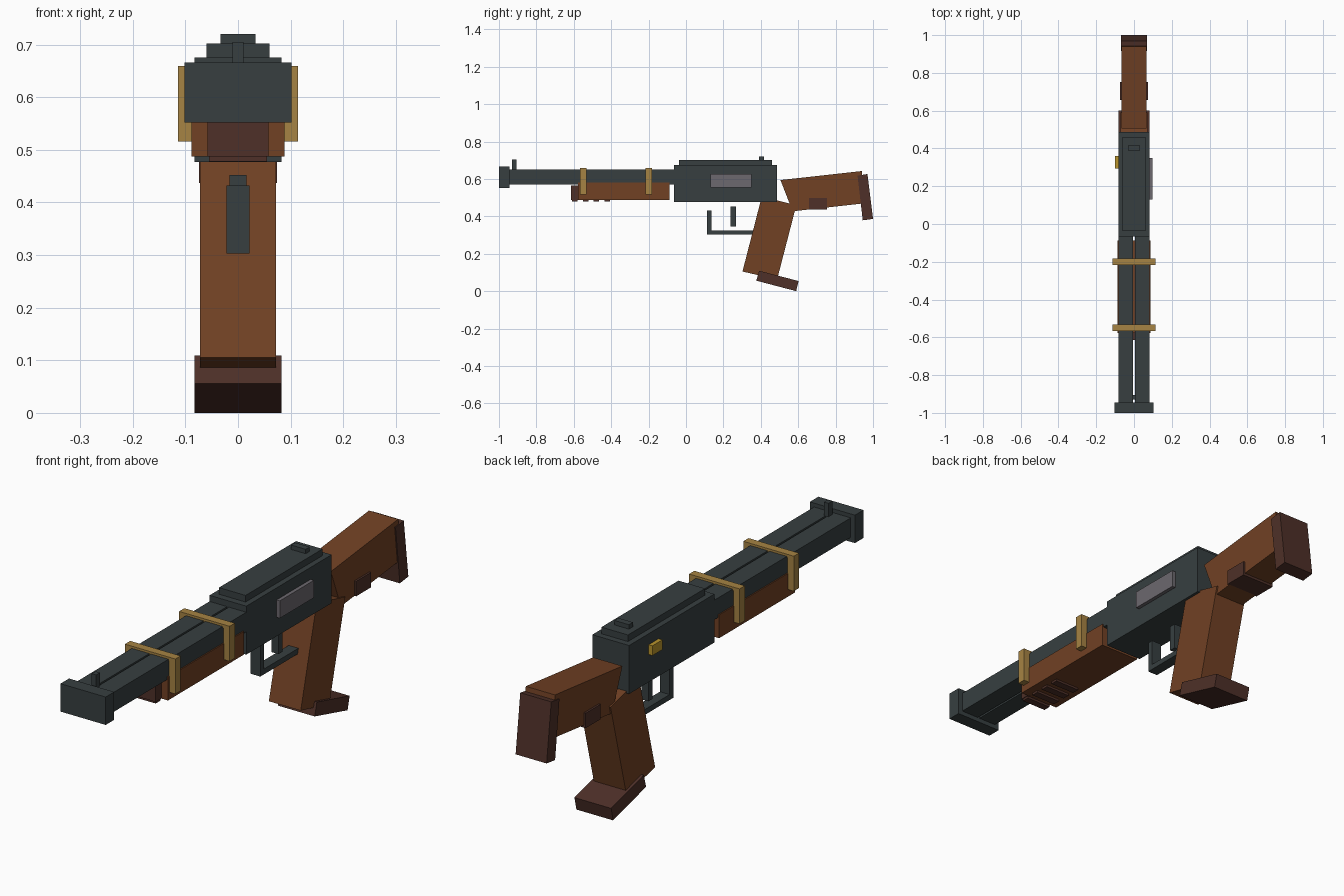
import bpy, bmesh

if "Cube" in bpy.data.objects:
    bpy.data.objects.remove(bpy.data.objects["Cube"])


def srgb(r, g, b):
    return [((c / 255 + 0.055) / 1.055) ** 2.4 for c in (r, g, b)] + [1.0]


def material(name, *rgb):
    m = bpy.data.materials.new(name)
    m.diffuse_color = srgb(*rgb)
    m.use_nodes = True
    m.node_tree.nodes["Principled BSDF"].inputs["Base Color"].default_value = m.diffuse_color
    return m


STEEL = material("gunmetal", 55, 63, 64)
WOOD = material("brown wood", 113, 65, 36)
DARK = material("dark wood", 78, 48, 40)
BRASS = material("brass", 166, 131, 67)
GOLD = material("bright gold", 184, 148, 44)
PLATE = material("grey plate", 108, 104, 110)


def prism(name, mat, half, outline, x0=None):
    """Extrude a side outline of (y, z) points across x."""
    lo = -half if x0 is None else x0
    bm = bmesh.new()
    face = bm.faces.new([bm.verts.new((lo, y, z)) for y, z in outline])
    ext = bmesh.ops.extrude_face_region(bm, geom=[face])
    verts = [v for v in ext["geom"] if isinstance(v, bmesh.types.BMVert)]
    bmesh.ops.translate(bm, vec=(half - lo, 0, 0), verts=verts)
    bmesh.ops.recalc_face_normals(bm, faces=bm.faces)
    mesh = bpy.data.meshes.new(name)
    bm.to_mesh(mesh)
    bm.free()
    mesh.materials.append(mat)
    ob = bpy.data.objects.new(name, mesh)
    bpy.context.collection.objects.link(ob)
    return ob


def box(name, mat, x, y, z):
    """Box from (min, max) ranges."""
    return prism(name, mat, x[1],
                 [(y[0], z[0]), (y[1], z[0]), (y[1], z[1]), (y[0], z[1])], x[0])


def mid(name, mat, half, y, z):
    return box(name, mat, (-half, half), y, z)


# Twin barrels and muzzle
for side, x in (("left", (-0.083, -0.004)), ("right", (0.004, 0.083))):
    box(f"barrel_{side}", STEEL, x, (-0.96, -0.05), (0.57, 0.65))
mid("muzzle_block", STEEL, 0.102, (-1.0, -0.945), (0.552, 0.666))
mid("front_sight", STEEL, 0.01, (-0.93, -0.905), (0.64, 0.705))

# Receiver with top cover and sight
mid("receiver", STEEL, 0.083, (-0.065, 0.486), (0.477, 0.675))
mid("receiver_cover", STEEL, 0.06, (-0.037, 0.46), (0.67, 0.702))
mid("rear_sight", STEEL, 0.033, (0.39, 0.416), (0.70, 0.72))
box("side_plate", PLATE, (0.08, 0.098), (0.13, 0.35), (0.555, 0.626))
box("side_button", GOLD, (-0.1, -0.08), (0.295, 0.36), (0.59, 0.63))

# Forend with dark tip and grip ribs
mid("forend", WOOD, 0.088, (-0.578, -0.088), (0.487, 0.582))
mid("forend_tip", DARK, 0.058, (-0.615, -0.57), (0.487, 0.565))
for i in range(4):
    y = -0.595 + i * 0.058
    mid(f"forend_rib_{i}", DARK, 0.055, (y - 0.015, y + 0.015), (0.478, 0.495))

# Brass straps over the barrels
for i, y in enumerate((-0.55, -0.2)):
    span = (y - 0.017, y + 0.017)
    mid(f"strap_top_{i}", BRASS, 0.114, span, (0.645, 0.659))
    for s in (-1, 1):
        box(f"strap_side_{i}_{s}", BRASS, sorted((s * 0.086, s * 0.114)), span, (0.516, 0.659))

# Trigger and guard
mid("guard_post", STEEL, 0.022, (0.113, 0.137), (0.303, 0.432))
mid("guard_bar", STEEL, 0.022, (0.113, 0.38), (0.303, 0.325))
mid("trigger", STEEL, 0.016, (0.239, 0.266), (0.345, 0.452))

# Grip and its foot
prism("grip", WOOD, 0.072, [(0.302, 0.105), (0.487, 0.062), (0.59, 0.46), (0.405, 0.505)])
prism("grip_foot", DARK, 0.083, [(0.376, 0.056), (0.589, 0.0), (0.602, 0.054), (0.391, 0.109)])

# Stock, butt plate and side lug
prism("stock", WOOD, 0.066, [(0.57, 0.427), (0.957, 0.47), (0.94, 0.642), (0.505, 0.594)])
prism("butt_plate", DARK, 0.07, [(0.945, 0.379), (1.0, 0.386), (0.97, 0.626), (0.917, 0.618)])
mid("stock_lug", DARK, 0.074, (0.657, 0.753), (0.437, 0.498))
